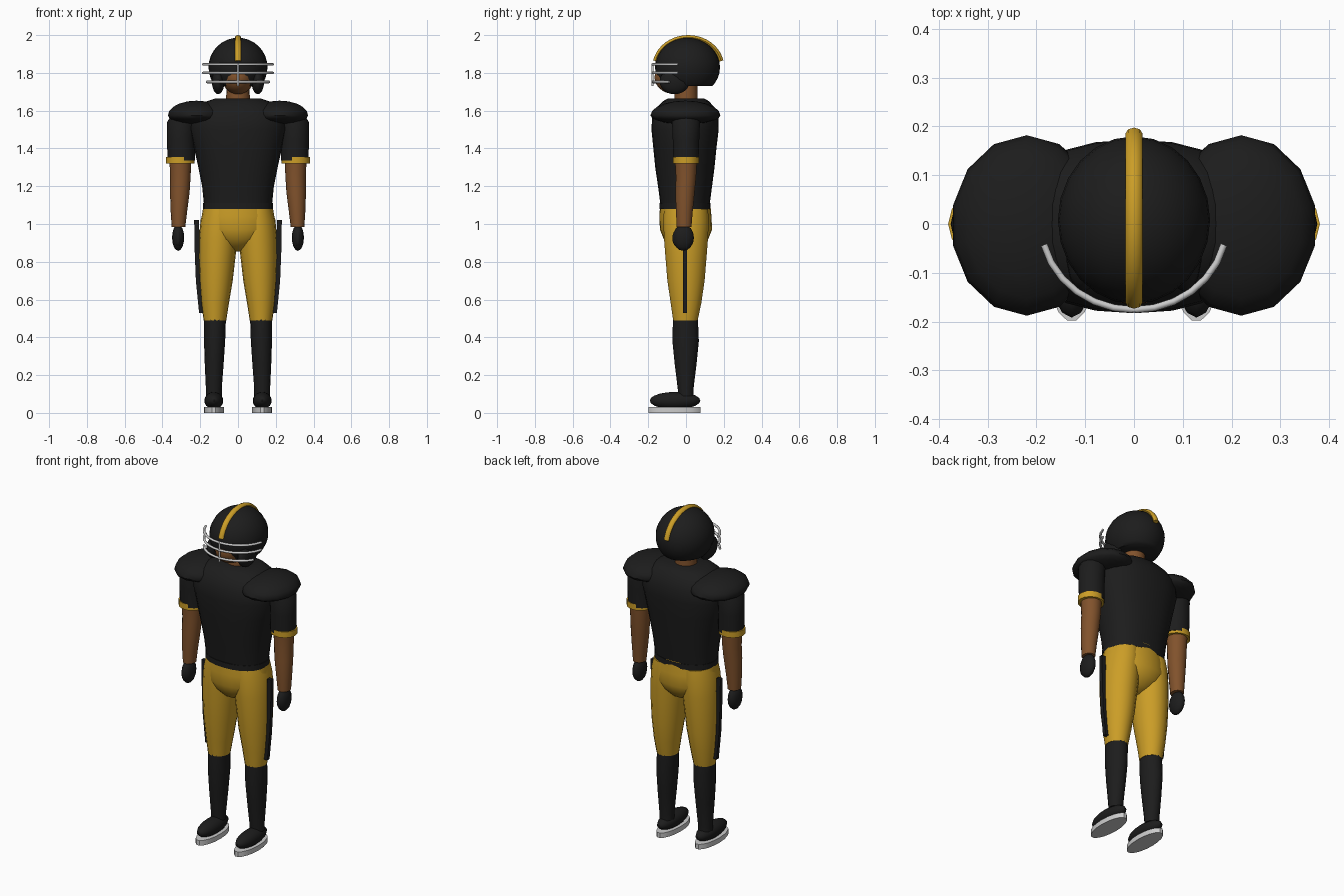
import bpy, bmesh, math
from mathutils import Vector

if "Cube" in bpy.data.objects:
    bpy.data.objects.remove(bpy.data.objects["Cube"])


def material(name, rgb):
    m = bpy.data.materials.new(name)
    m.diffuse_color = (*rgb, 1)
    m.use_nodes = True
    m.node_tree.nodes["Principled BSDF"].inputs["Base Color"].default_value = m.diffuse_color
    return m


BLACK = material("black", (0.012, 0.012, 0.012))
GOLD = material("gold", (0.60, 0.34, 0.02))
SKIN = material("skin", (0.22, 0.085, 0.025))


def finish(name, bm, mat=None, angle=40):
    bmesh.ops.recalc_face_normals(bm, faces=bm.faces)
    me = bpy.data.meshes.new(name)
    bm.to_mesh(me)
    bm.free()
    ob = bpy.data.objects.new(name, me)
    bpy.context.collection.objects.link(ob)
    if mat:
        me.materials.append(mat)
    bpy.ops.object.select_all(action='DESELECT')
    ob.select_set(True)
    bpy.context.view_layer.objects.active = ob
    bpy.ops.object.shade_smooth_by_angle(angle=math.radians(angle))
    return ob


def loft(name, rings, mat=None, n=16, power=2.0):
    """Capped skin through rings of (x, y, z, rx, ry)."""
    bm = bmesh.new()
    loops = []
    for x, y, z, rx, ry in rings:
        loop = []
        for i in range(n):
            a = 2 * math.pi * i / n
            c, s = math.cos(a), math.sin(a)
            px = math.copysign(abs(c) ** (2 / power), c)
            py = math.copysign(abs(s) ** (2 / power), s)
            loop.append(bm.verts.new((x + rx * px, y + ry * py, z)))
        loops.append(loop)
    for a, b in zip(loops, loops[1:]):
        for i in range(n):
            j = (i + 1) % n
            bm.faces.new((a[i], a[j], b[j], b[i]))
    bm.faces.new(loops[0])
    bm.faces.new(loops[-1])
    return finish(name, bm, mat)


def ellipsoid(name, loc, radii, mat=None, n=16, m=10, cut=None, lower=1.0):
    """Ellipsoid, optionally cut flat at a height or with a flatter lower half."""
    bm = bmesh.new()
    bmesh.ops.create_uvsphere(bm, u_segments=n, v_segments=m, radius=1)
    for v in bm.verts:
        k = lower if v.co.z < 0 else 1
        v.co = Vector((v.co.x * radii[0], v.co.y * radii[1], v.co.z * radii[2] * k)) + Vector(loc)
    if cut is not None:
        bmesh.ops.bisect_plane(bm, geom=bm.verts[:] + bm.edges[:] + bm.faces[:],
                               plane_co=(0, 0, cut), plane_no=(0, 0, -1), clear_outer=True)
        bmesh.ops.holes_fill(bm, edges=[e for e in bm.edges if e.is_boundary])
    return finish(name, bm, mat, 50)


def sweep(name, pts, side, r_side, r_other, mat=None, n=8):
    """Tube along a path; 'side' is a fixed direction across the path."""
    bm = bmesh.new()
    pts = [Vector(p) for p in pts]
    side = Vector(side)
    loops = []
    for i, p in enumerate(pts):
        t = (pts[min(i + 1, len(pts) - 1)] - pts[max(i - 1, 0)]).normalized()
        o = t.cross(side).normalized()
        loops.append([bm.verts.new(p + side * r_side * math.cos(2 * math.pi * k / n)
                                   + o * r_other * math.sin(2 * math.pi * k / n)) for k in range(n)])
    for a, b in zip(loops, loops[1:]):
        for i in range(n):
            j = (i + 1) % n
            bm.faces.new((a[i], a[j], b[j], b[i]))
    bm.faces.new(loops[0])
    bm.faces.new(loops[-1])
    return finish(name, bm, mat, 50)


# Jersey body, belt and hips
loft("jersey", [(0, -.005, 1.10, .180, .130), (0, -.005, 1.20, .190, .143),
                (0, -.006, 1.30, .210, .157), (0, -.006, 1.40, .232, .167),
                (0, -.005, 1.50, .255, .178), (0, -.004, 1.57, .250, .175),
                (0, -.002, 1.62, .210, .150), (0, 0, 1.65, .165, .122),
                (0, 0, 1.665, .120, .095)], BLACK, 24, 2.3)
loft("belt", [(0, -.005, 1.08, .185, .135), (0, -.005, 1.112, .185, .135)], BLACK, 24, 2.2)
loft("hips", [(0, -.004, 1.115, .180, .132), (0, -.003, 1.04, .192, .138),
              (0, 0, .97, .190, .138), (0, 0, .92, .150, .118),
              (0, 0, .88, .090, .080), (0, 0, .855, .030, .030)], GOLD, 24)

# Neck, head and helmet
loft("neck", [(0, 0, 1.63, .064, .062), (0, 0, 1.75, .060, .060)], SKIN)
ellipsoid("head", (0, -.055, 1.775), (.085, .112, .088), SKIN, 20, 14)
ellipsoid("helmet_shell", (0, .008, 1.83), (.156, .172, .156), BLACK, 24, 16, cut=1.73)
sweep("helmet_stripe",
      [(0, .012 + .178 * math.cos(a), 1.83 + .158 * math.sin(a))
       for a in [math.radians(12 + 156 * i / 20) for i in range(21)]],
      (1, 0, 0), .017, .012, GOLD)

# Face mask
for label, z, rx, lim in (("upper", 1.845, .190, 76), ("middle", 1.80, .190, 76), ("lower", 1.752, .190, 60)):
    sweep("mask_bar_" + label,
          [(rx * math.sin(a), -.176 * math.cos(a), z)
           for a in [math.radians(-lim + 2 * lim * i / 12) for i in range(13)]],
          (0, 0, 1), .007, .007)
sweep("mask_bar_vertical", [(0, -.177, 1.73), (0, -.177, 1.85)], (1, 0, 0), .006, .006)

for s, side in ((-1, "left"), (1, "right")):
    # Helmet jaw flap and shoulder pad
    ellipsoid(side + "_jaw_flap", (s * .105, -.06, 1.755), (.034, .080, .068), BLACK, 14, 10)
    ellipsoid(side + "_shoulder_pad", (s * .220, -.003, 1.575), (.155, .185, .078), BLACK, 14, 10, lower=.6)

    # Sleeve, cuff, arm and hand
    loft(side + "_sleeve", [(s * .30, 0, 1.335, .073, .068), (s * .303, 0, 1.45, .073, .072),
                            (s * .300, 0, 1.54, .075, .076), (s * .285, 0, 1.60, .055, .060)], BLACK, 14)
    loft(side + "_cuff", [(s * .306, 0, 1.320, .075, .070), (s * .306, 0, 1.355, .075, .070)], GOLD, 14)
    loft(side + "_arm", [(s * .315, -.010, .985, .036, .040), (s * .313, -.009, 1.06, .043, .045),
                         (s * .308, -.005, 1.17, .052, .052), (s * .305, 0, 1.25, .054, .055),
                         (s * .305, 0, 1.34, .058, .060)], SKIN, 14)
    ellipsoid(side + "_hand", (s * .317, -.014, .928), (.032, .056, .070), BLACK, 12, 8)
    ellipsoid(side + "_thumb", (s * .317, -.052, .925), (.016, .020, .042), BLACK, 10, 8)

    # Trouser leg and its side stripe
    loft(side + "_trouser_leg", [(s * .122, -.003, .49, .060, .066), (s * .121, 0, .58, .073, .082),
                                 (s * .116, 0, .70, .088, .100), (s * .111, 0, .82, .097, .110),
                                 (s * .105, 0, .92, .102, .118), (s * .098, 0, 1.02, .100, .122),
                                 (s * .092, 0, 1.08, .090, .118)], GOLD, 18)
    bm = bmesh.new()
    rows = [[bm.verts.new((s * (x + dx), y - .006, z)) for dx, y in
             ((0, -.011), (.026, -.011), (.026, .011), (0, .011))]
            for x, z in ((.180, .53), (.197, .70), (.203, .85), (.206, 1.02))]
    for a, b in zip(rows, rows[1:]):
        for i in range(4):
            bm.faces.new((a[i], a[(i + 1) % 4], b[(i + 1) % 4], b[i]))
    bm.faces.new(rows[0])
    bm.faces.new(rows[-1])
    finish(side + "_trouser_stripe", bm, BLACK)

    # Sock, shoe and sole
    loft(side + "_sock", [(s * .128, 0, .09, .042, .040), (s * .128, -.002, .13, .042, .042),
                          (s * .126, -.002, .26, .050, .058), (s * .124, -.002, .38, .056, .070),
                          (s * .122, -.003, .50, .058, .066)], BLACK, 16)
    ellipsoid(side + "_shoe", (s * .128, -.058, .065), (.050, .134, .046), BLACK, 16, 10)
    loft(side + "_sole", [(s * .128, -.060, 0, .053, .140), (s * .128, -.060, .030, .053, .140)], None, 18)
